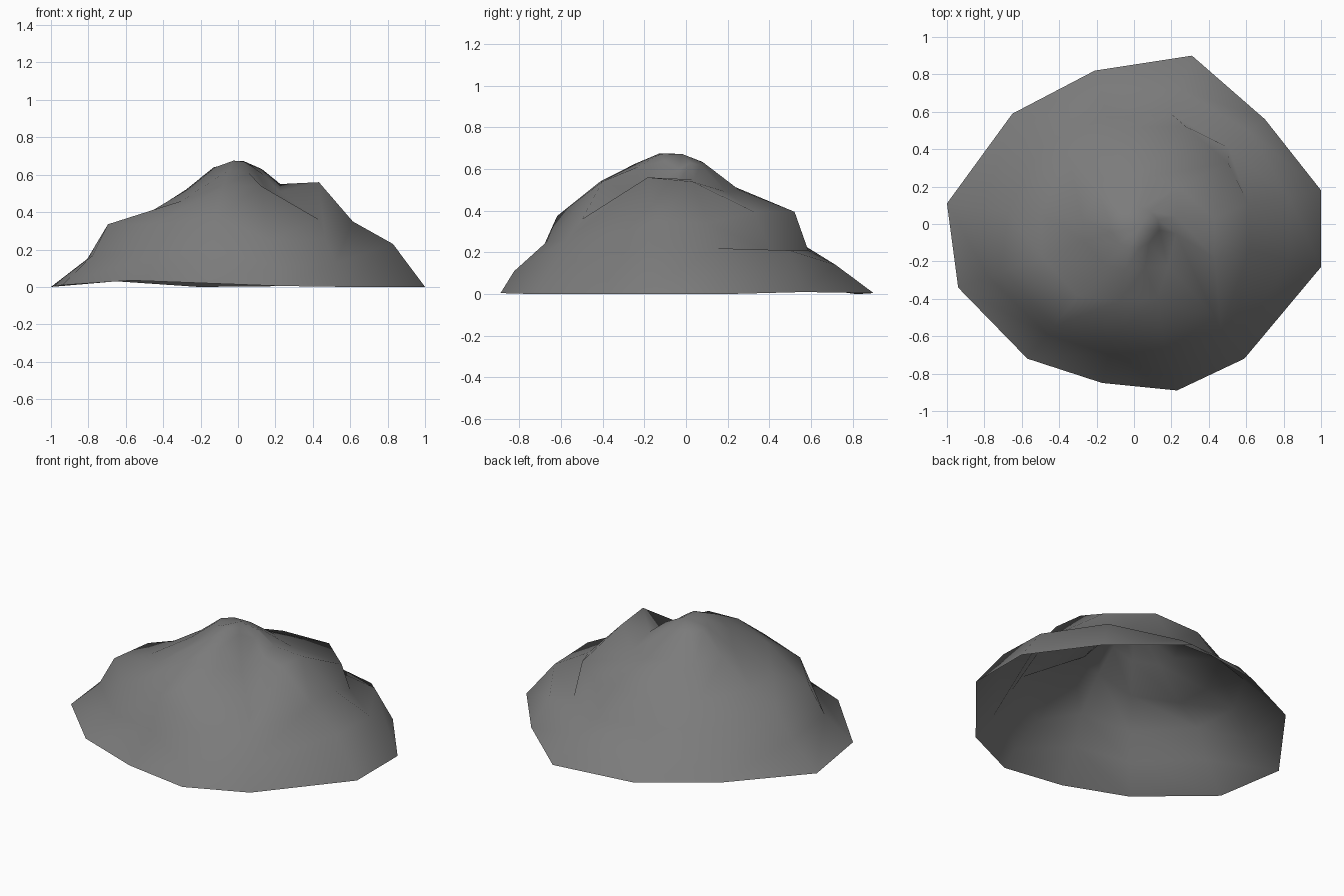
import bpy, bmesh, math

if "Cube" in bpy.data.objects:
    bpy.data.objects.remove(bpy.data.objects["Cube"])

# Uneven footprint of the mound: (x, y, z), counter-clockwise
FOOT = [(1.0, .18, 0), (.70, .56, .01), (.31, .90, .005), (-.21, .82, 0),
        (-.65, .59, .03), (-1.0, .11, 0), (-.94, -.34, .01), (-.57, -.72, .035),
        (-.17, -.85, .02), (.23, -.89, .005), (.59, -.72, 0), (1.0, -.23, 0)]

# Slope profiles by compass angle, from the foot to the summit:
# (radius, height, optional turn in degrees)
SLOPES = {
    10: [(.84, .22), (.62, .34), (.43, .54, -6), (.23, .55), (.13, .63)],
    39: [(.79, .21), (.65, .20), (.60, .395, -6), (.31, .49), (.11, .62)],
    71: [(.76, .14), (.62, .21), (.59, .395, -9), (.27, .50), (.09, .63)],
    104: [(.75, .115), (.59, .23), (.52, .39, -9), (.24, .515), (.08, .635)],
    174: [(.81, .15), (.69, .31), (.50, .38), (.28, .52), (.13, .64)],
    200: [(.83, .165), (.74, .335), (.52, .39), (.28, .525), (.13, .64)],
    232: [(.75, .17), (.69, .335), (.49, .46), (.27, .565), (.13, .655)],
    259: [(.71, .20), (.63, .375), (.42, .54), (.25, .625), (.13, .675)],
    284: [(.85, .11), (.69, .25), (.42, .54, 3), (.24, .61), (.13, .67)],
    309: [(.83, .13), (.74, .26), (.66, .36, 2), (.29, .47), (.13, .64)],
    347: [(.85, .23), (.63, .35), (.47, .56, -10), (.23, .51), (.14, .60)],
}


def slope(angle):
    """Blend the two neighbouring profiles at an angle."""
    keys = sorted(SLOPES)
    lo = max((k for k in keys if k <= angle + .5), default=keys[-1])
    hi = keys[(keys.index(lo) + 1) % len(keys)]
    t = ((angle - lo) % 360) / ((hi - lo) % 360)
    t = 0 if t > 1 else t
    pad = lambda p: (p + (0,))[:3]
    return [[a + (b - a) * t for a, b in zip(pad(p), pad(q))]
            for p, q in zip(SLOPES[lo], SLOPES[hi])]


# Open-bottomed rocky mound
bm = bmesh.new()
columns = []
for x, y, z in FOOT:
    angle = round(math.degrees(math.atan2(y, x)) % 360)
    column = [bm.verts.new((x, y, z))]
    for r, h, turn in slope(angle):
        a = math.radians(angle + turn)
        column.append(bm.verts.new((r * math.cos(a), r * math.sin(a), h)))
    columns.append(column)
summit = bm.verts.new((.03, -.02, .673))
for i, a in enumerate(columns):
    b = columns[(i + 1) % len(columns)]
    for j in range(len(a) - 1):
        bm.faces.new((a[j], b[j], b[j + 1], a[j + 1]))
    bm.faces.new((a[-1], b[-1], summit))
for f in bm.faces:
    f.smooth = True
mesh = bpy.data.meshes.new("rock_mound")
bm.to_mesh(mesh)
bm.free()

grey = bpy.data.materials.new("stone_grey")
grey.diffuse_color = (.2, .2, .2, 1)
grey.use_nodes = True
grey.node_tree.nodes["Principled BSDF"].inputs["Base Color"].default_value = grey.diffuse_color
mesh.materials.append(grey)
mound = bpy.data.objects.new("rock_mound", mesh)
bpy.context.collection.objects.link(mound)
